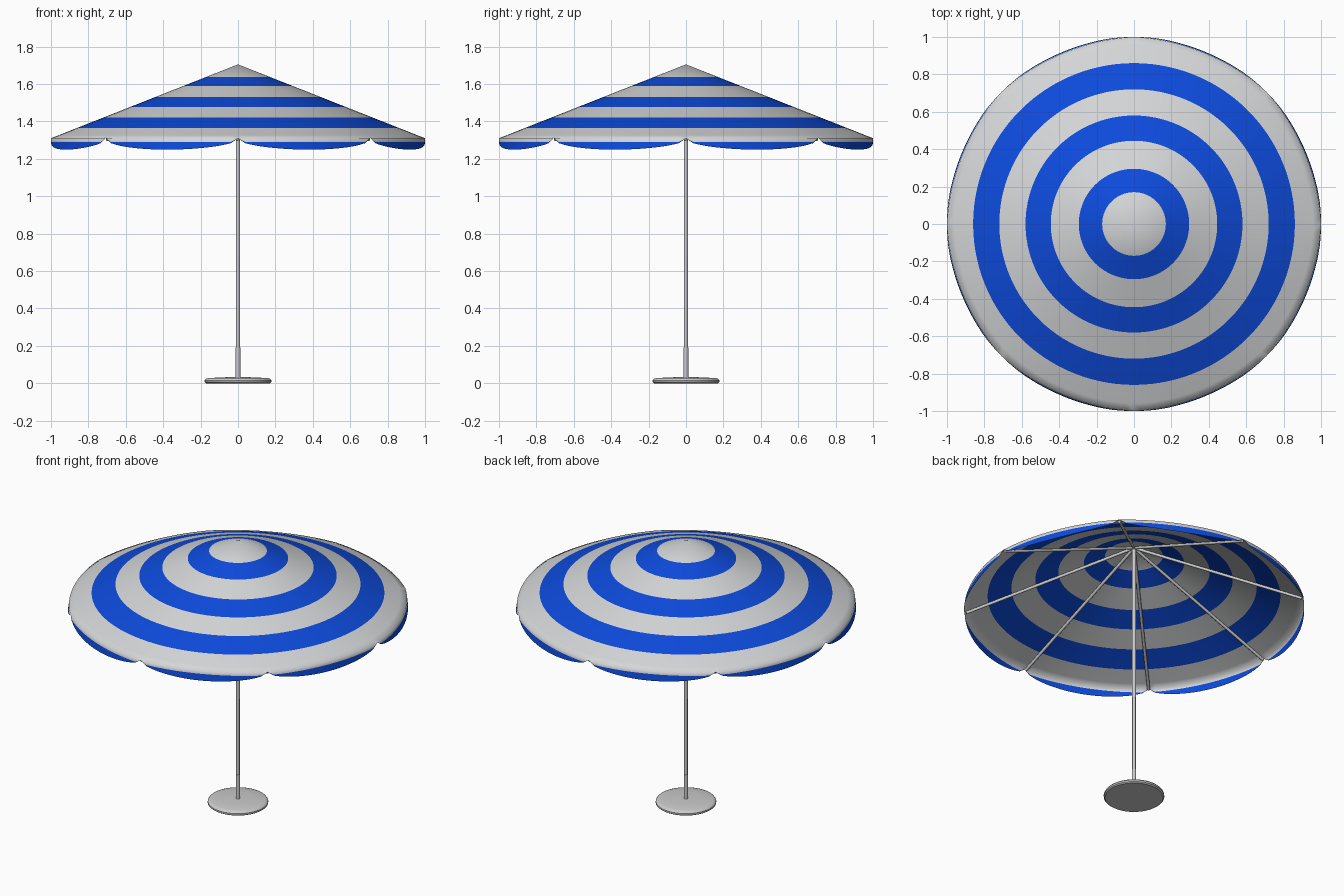
import bpy, bmesh, math
from mathutils import Vector

old = bpy.data.objects.get("Cube")
if old:
    bpy.data.objects.remove(old, do_unlink=True)


def material(name, rgb):
    m = bpy.data.materials.new(name)
    m.use_nodes = True
    color = (*rgb, 1.0)
    m.diffuse_color = color
    m.node_tree.nodes["Principled BSDF"].inputs["Base Color"].default_value = color
    return m


WHITE = material("off_white_fabric", (0.66, 0.67, 0.68))
BLUE = material("blue_fabric", (0.004, 0.07, 0.72))
METAL = material("light_grey_metal", (0.6, 0.6, 0.6))

PANELS = 8
APEX, RIM = 1.705, 1.31


def finish(name, bm, mats, angle):
    """Turn a bmesh into a smooth-shaded object."""
    bmesh.ops.remove_doubles(bm, verts=bm.verts, dist=1e-5)
    mesh = bpy.data.meshes.new(name)
    bm.to_mesh(mesh)
    bm.free()
    obj = bpy.data.objects.new(name, mesh)
    bpy.context.collection.objects.link(obj)
    for m in mats:
        mesh.materials.append(m)
    bpy.ops.object.select_all(action="DESELECT")
    obj.select_set(True)
    bpy.context.view_layer.objects.active = obj
    bpy.ops.object.shade_smooth_by_angle(angle=math.radians(angle))
    return obj


def rings_to_faces(bm, rings, indices):
    """Bridge successive closed rings, one material index per band."""
    n = len(rings[0])
    for inner, outer, index in zip(rings, rings[1:], indices):
        for i in range(n):
            j = (i + 1) % n
            f = bm.faces.new((inner[i], outer[i], outer[j], inner[j]))
            f.material_index = index


def lathe(name, profile, steps, mat):
    """Spin an (radius, height) profile around z."""
    bm = bmesh.new()
    rings = []
    for r, z in profile:
        rings.append([bm.verts.new((r * math.cos(t), r * math.sin(t), z))
                      for t in (2 * math.pi * i / steps for i in range(steps))])
    rings_to_faces(bm, rings, [0] * (len(rings) - 1))
    bmesh.ops.remove_doubles(bm, verts=bm.verts, dist=1e-5)
    bmesh.ops.recalc_face_normals(bm, faces=bm.faces)
    return finish(name, bm, [mat], 35)


def rod(name, start, end, radius, mat, sides=8):
    """Straight cylinder between two points."""
    start, end = Vector(start), Vector(end)
    axis = end - start
    bm = bmesh.new()
    bmesh.ops.create_cone(bm, cap_ends=True, segments=sides, radius1=radius,
                          radius2=radius, depth=axis.length)
    bm.transform(axis.to_track_quat("Z", "Y").to_matrix().to_4x4())
    bmesh.ops.translate(bm, verts=bm.verts, vec=(start + end) / 2)
    return finish(name, bm, [mat], 50)


# Canopy: striped cone with a scalloped valance hanging between the ribs
def build_canopy():
    steps = PANELS * 20
    angles = [2 * math.pi * i / steps for i in range(steps)]
    wave = [abs(math.sin(t * PANELS / 2)) for t in angles]
    bm = bmesh.new()
    rings = []
    radii = [0, 0.17, 0.295, 0.445, 0.58, 0.72, 0.86, 0.96, 1.0]
    for r in radii:
        ring = []
        for t, w in zip(angles, wave):
            # The panels pull in a little between the ribs at the rim
            rr = r - 0.012 * w * max(0, (r - 0.86) / 0.14)
            ring.append(bm.verts.new((rr * math.cos(t), rr * math.sin(t),
                                      APEX - (APEX - RIM) * r)))
        rings.append(ring)
    border, hem = [], []
    for t, w in zip(angles, wave):
        low = RIM - 0.061 * w ** 0.45
        for ring, z in ((border, max(low, 1.29)), (hem, low)):
            rr = 1 - 0.012 * w + 0.13 * (RIM - z)
            rr = min(rr, 1.0)
            ring.append(bm.verts.new((rr * math.cos(t), rr * math.sin(t), z)))
    rings += [border, hem]
    rings_to_faces(bm, rings, [0, 1, 0, 1, 0, 1, 0, 0, 0, 1])
    bmesh.ops.dissolve_degenerate(bm, dist=1e-5, edges=bm.edges)
    return finish("canopy", bm, [WHITE, BLUE], 80)


build_canopy()

# Ribs just below the fabric, one at each notch
for k in range(PANELS):
    a = 2 * math.pi * k / PANELS
    rod(f"rib_{k + 1}", (0, 0, APEX - 0.012),
        (0.99 * math.cos(a), 0.99 * math.sin(a), RIM - 0.008), 0.009, METAL)

# Telescoping pole
rod("upper_pole", (0, 0, 0.68), (0, 0, APEX - 0.015), 0.012, METAL, 16)
rod("lower_pole", (0, 0, 0.02), (0, 0, 0.69), 0.0105, METAL, 16)
rod("pole_sleeve", (0, 0, 0.02), (0, 0, 0.19), 0.0125, METAL, 16)

# Weighted foot
lathe("base", [(0, 0), (0.17, 0), (0.178, 0.006), (0.178, 0.016), (0.172, 0.024),
               (0.16, 0.028), (0.09, 0.031), (0.03, 0.034), (0, 0.034)], 48, METAL)
